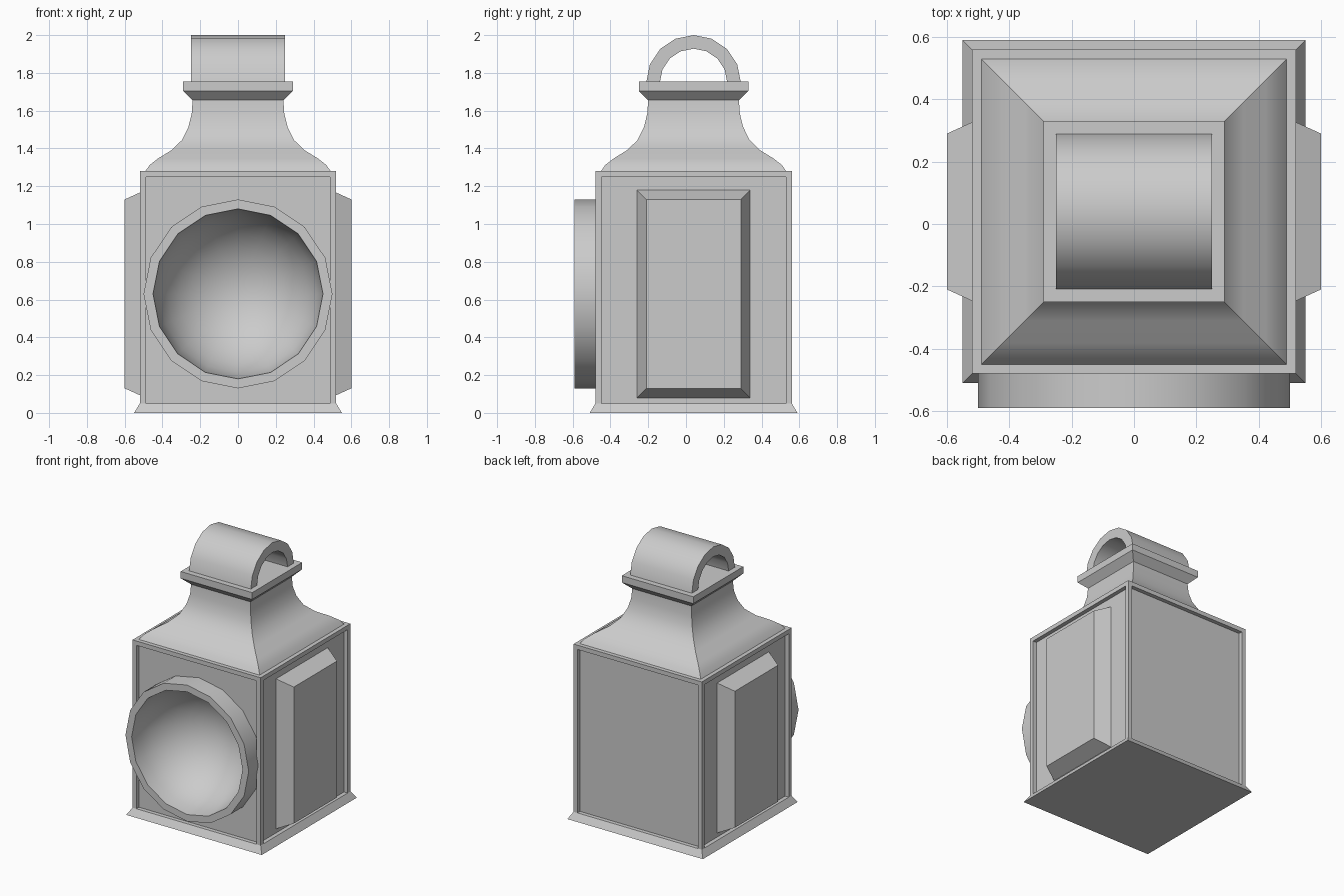
import bpy, bmesh
from math import sin, cos, pi

if "Cube" in bpy.data.objects:
    bpy.data.objects.remove(bpy.data.objects["Cube"])

YC = 0.04                     # depth centre of the lantern body
RING_Z, RING_SIDES = 0.63, 16


def finish(bm, name, smooth=False):
    mesh = bpy.data.meshes.new(name)
    bm.to_mesh(mesh)
    bm.free()
    obj = bpy.data.objects.new(name, mesh)
    bpy.context.collection.objects.link(obj)
    if smooth:
        bpy.ops.object.select_all(action='DESELECT')
        obj.select_set(True)
        bpy.context.view_layer.objects.active = obj
        bpy.ops.object.shade_smooth_by_angle(angle=0.55)
    return obj


def loft(name, rings, caps=True, smooth=False):
    """Skin a list of equal-length point rings, counter-clockwise about the loft direction."""
    bm = bmesh.new()
    rows = [[bm.verts.new(p) for p in ring] for ring in rings]
    n = len(rows[0])
    for a, b in zip(rows, rows[1:]):
        for i in range(n):
            j = (i + 1) % n
            bm.faces.new((a[i], a[j], b[j], b[i]))
    if caps:
        bm.faces.new(rows[0][::-1])
        bm.faces.new(rows[-1])
    bmesh.ops.remove_doubles(bm, verts=bm.verts[:], dist=1e-5)
    return finish(bm, name, smooth)


def square(h, z):
    return [(sx * h, YC + sy * h, z) for sx, sy in ((-1, -1), (1, -1), (1, 1), (-1, 1))]


def circle(r, y):
    return [(r * sin(-2 * pi * i / RING_SIDES), y, RING_Z + r * cos(2 * pi * i / RING_SIDES))
            for i in range(RING_SIDES)]


# flared base
loft("base", [square(0.55, 0), square(0.52, 0.05)])

# body with recessed panels and a round opening in the front
bm = bmesh.new()
bmesh.ops.create_cube(bm, size=1)
for v in bm.verts:
    v.co = (v.co.x * 1.04, YC + v.co.y * 1.04, 0.665 + v.co.z * 1.23)
bm.normal_update()
sides = [f for f in bm.faces if abs(f.normal.z) < 0.5]
bmesh.ops.inset_individual(bm, faces=sides, thickness=0.045)
for f in sides:
    for v in f.verts:
        if v.co.z < 0.5:
            v.co.z = 0.05     # panels run right down to the base
slivers = [f for f in bm.faces if f.calc_area() < 1e-5]
bmesh.ops.delete(bm, geom=slivers, context='FACES_ONLY')
bm.normal_update()
panels = bmesh.ops.extrude_discrete_faces(bm, faces=sides)['faces']
bm.normal_update()
for f in panels:
    bmesh.ops.translate(bm, verts=f.verts[:], vec=f.normal * -0.03)
front = min(panels, key=lambda f: f.calc_center_median().y)
edges = list(front.edges)
bmesh.ops.delete(bm, geom=[front], context='FACES_ONLY')
hole = [bm.verts.new(p) for p in circle(0.462, YC - 0.49)]
edges += [bm.edges.new((hole[i - 1], hole[i])) for i in range(RING_SIDES)]
fill = bmesh.ops.triangle_fill(bm, edges=edges, use_beauty=True, normal=(0, -1, 0))['geom']
for f in fill:
    if isinstance(f, bmesh.types.BMFace):
        f.normal_update()
        if f.normal.y > 0:
            f.normal_flip()
finish(bm, "body")

# lamp rim with hemispherical reflector
bowl = [circle(0.45 * cos(k * pi / 16), -0.59 + 0.45 * sin(k * pi / 16)) for k in range(8)]
bowl.append(circle(0, -0.14))
loft("lamp_reflector", [circle(0.5, -0.45), circle(0.5, -0.59)] + bowl,
     caps=False, smooth=True)


# raised side pads
def pad_ring(x, h, z0, z1):
    return [(x, YC - h, z0), (x, YC + h, z0), (x, YC + h, z1), (x, YC - h, z1)]


pad = loft("side_pads", [pad_ring(0.49, 0.30, 0.08, 1.18), pad_ring(0.60, 0.25, 0.13, 1.13)])
pad.modifiers.new("Mirror", 'MIRROR')

# curved roof and chimney neck
profile = [(0.49, 1.28), (0.468, 1.312), (0.423, 1.347), (0.35, 1.392), (0.296, 1.445),
           (0.262, 1.515), (0.245, 1.585), (0.24, 1.66)]
loft("roof", [square(h, z) for h, z in profile], smooth=True)

# chimney cap
loft("chimney_cap", [square(0.24, 1.655), square(0.29, 1.705), square(0.29, 1.755)])

# arched handle
arc = [k * pi / 8 for k in range(9)]
arch = [(YC + 0.25 * cos(a), 1.75 + 0.25 * sin(a)) for a in arc]
arch += [(YC + 0.178 * cos(a), 1.75 + 0.178 * sin(a)) for a in reversed(arc)]
loft("handle", [[(x, y, z) for y, z in arch] for x in (-0.25, 0.25)], smooth=True)
